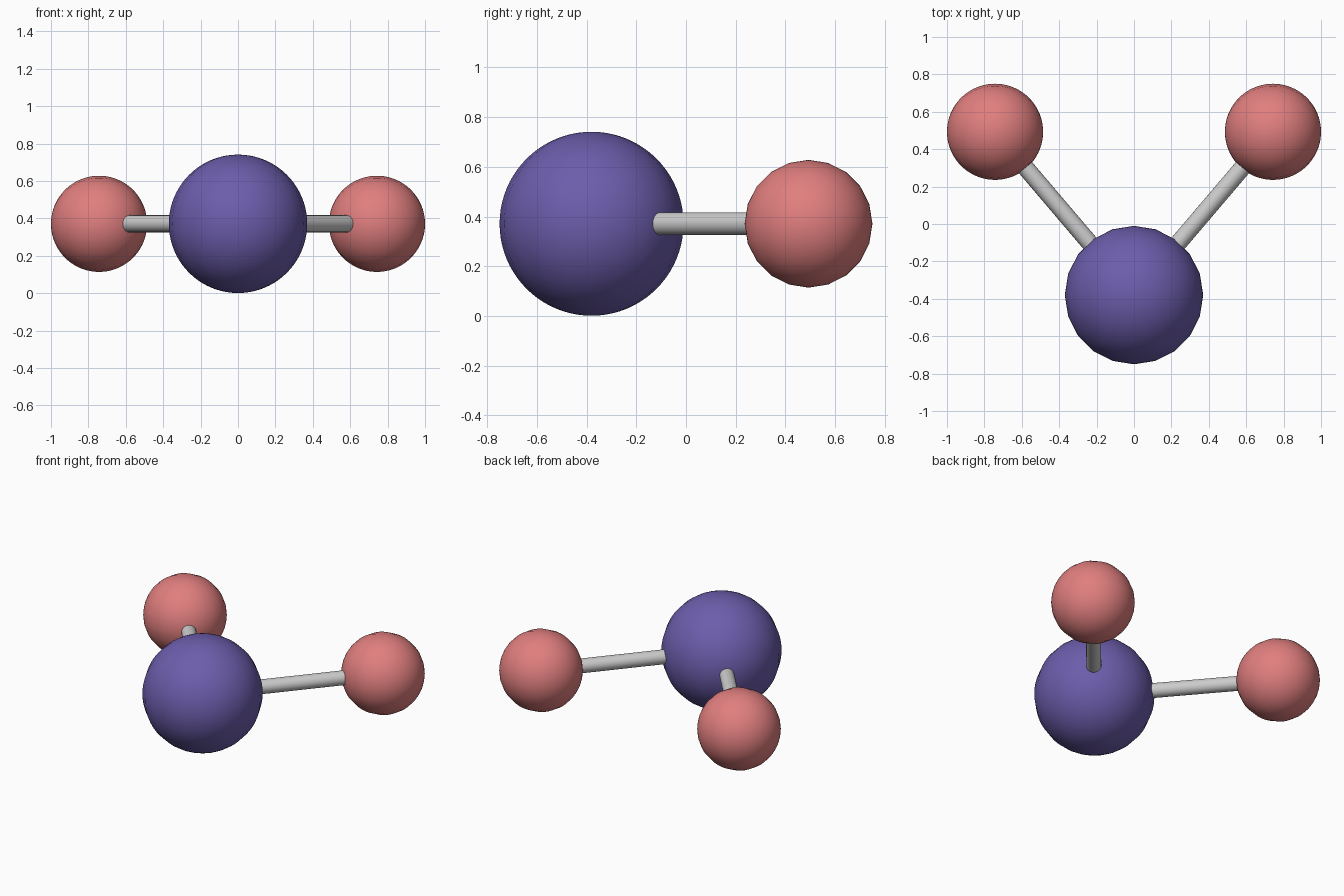
import bpy
from mathutils import Vector
from math import pi

if "Cube" in bpy.data.objects:
    bpy.data.objects.remove(bpy.data.objects["Cube"])

Z = 0.371
CENTRE = Vector((0, -0.38, Z))


def material(name, rgb):
    m = bpy.data.materials.new(name)
    m.diffuse_color = (*rgb, 1)
    m.use_nodes = True
    m.node_tree.nodes["Principled BSDF"].inputs["Base Color"].default_value = m.diffuse_color
    return m


def ball(name, radius, loc, rot, mat):
    # 20 sides around the axis, fine rings along it
    bpy.ops.mesh.primitive_uv_sphere_add(segments=20, ring_count=40, radius=radius,
                                         location=loc, rotation=rot)
    ob = bpy.context.object
    ob.name = name
    ob.data.materials.append(mat)
    bpy.ops.object.shade_smooth()


def rod(name, a, b, radius):
    bpy.ops.mesh.primitive_cylinder_add(vertices=20, radius=radius, depth=(b - a).length,
                                        location=(a + b) / 2)
    ob = bpy.context.object
    ob.name = name
    ob.rotation_euler = (b - a).to_track_quat('Z', 'Y').to_euler()
    bpy.ops.object.shade_smooth_by_angle()


purple = material("purple", (0.15, 0.11, 0.41))
pink = material("pink", (0.75, 0.21, 0.21))

# Large central atom
ball("central_atom", 0.37, CENTRE, (0, 0, 0), purple)

# Two outer atoms with their bonds
for side, s in (("left", -1), ("right", 1)):
    outer = Vector((s * 0.743, 0.493, Z))
    ball(side + "_atom", 0.257, outer, (0, pi / 2, 0), pink)
    rod(side + "_bond", CENTRE, outer, 0.046)
